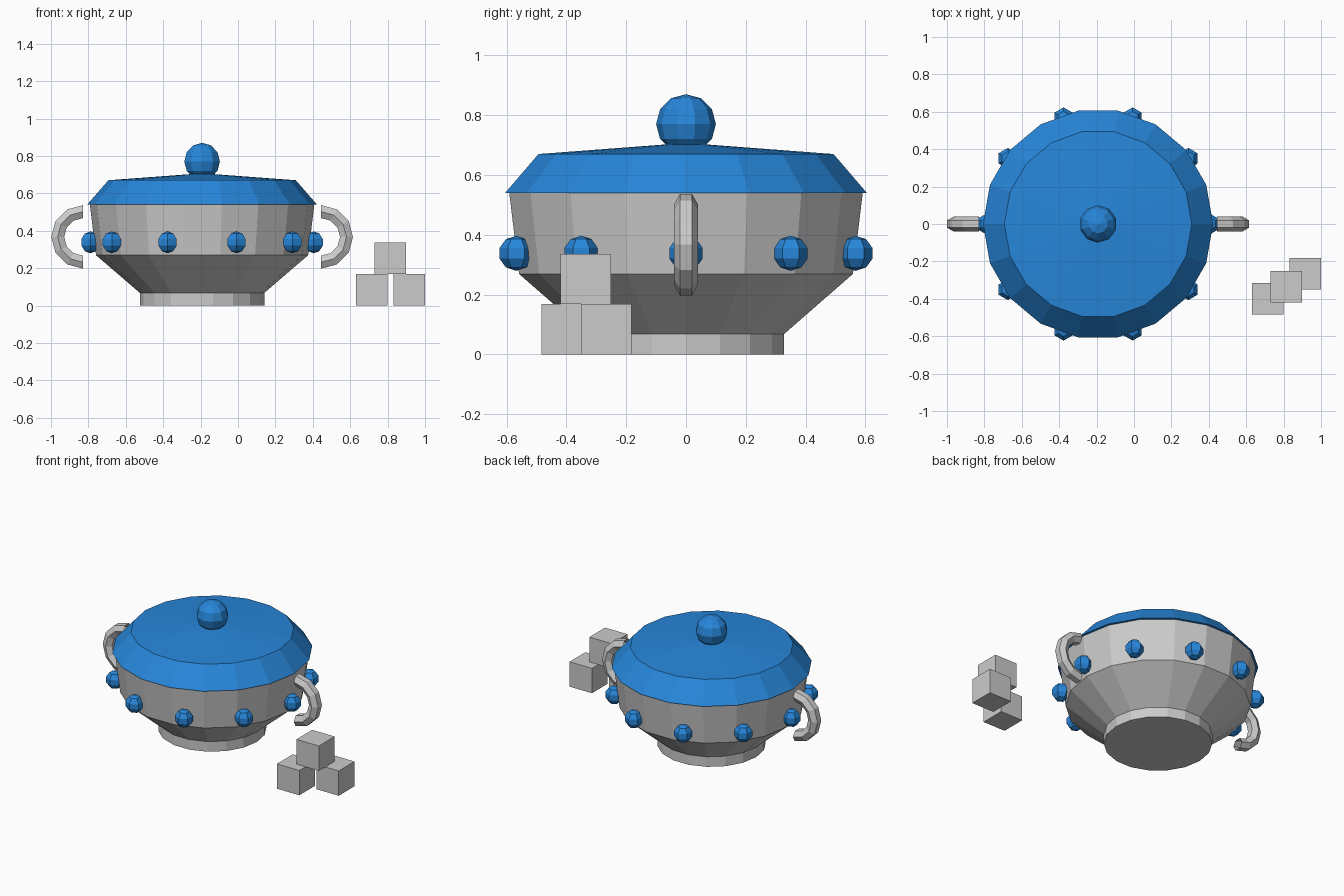
import bpy, bmesh
from math import sin, cos, pi, radians
from mathutils import Matrix

if "Cube" in bpy.data.objects:
    bpy.data.objects.remove(bpy.data.objects["Cube"])

CX = -0.192  # bowl axis

blue = bpy.data.materials.new("blue")
blue.diffuse_color = (0.02, 0.24, 0.70, 1)
blue.use_nodes = True
blue.node_tree.nodes["Principled BSDF"].inputs["Base Color"].default_value = blue.diffuse_color


def finish(name, bm, loc=(0, 0, 0), mat=None):
    mesh = bpy.data.meshes.new(name)
    bm.to_mesh(mesh)
    bm.free()
    ob = bpy.data.objects.new(name, mesh)
    ob.location = loc
    if mat:
        mesh.materials.append(mat)
    bpy.context.collection.objects.link(ob)
    return ob


def lathe(name, profile, mat=None, n=18):
    """Closed turned solid from (radius, height) pairs, bottom to top."""
    bm = bmesh.new()
    rings = [[bm.verts.new((r * cos(2 * pi * i / n), r * sin(2 * pi * i / n), z))
              for i in range(n)] for r, z in profile]
    for a, b in zip(rings, rings[1:]):
        for i in range(n):
            j = (i + 1) % n
            bm.faces.new((a[i], a[j], b[j], b[i]))
    bm.faces.new(rings[0][::-1])
    bm.faces.new(rings[-1])
    return finish(name, bm, (CX, 0, 0), mat)


def ball(name, loc, r, seg, rings, mat):
    bm = bmesh.new()
    bmesh.ops.create_uvsphere(bm, u_segments=seg, v_segments=rings, radius=r)
    return finish(name, bm, loc, mat)


def handle(name, side):
    """Half ring with a six-sided section, open at both ends."""
    bm = bmesh.new()
    major, minor = 0.135, 0.04
    rings = []
    for k in range(7):
        a = radians(-90 + 30 * k)
        ring = []
        for s in range(6):
            t = radians(30 + 60 * s)
            d = major + minor * cos(t)
            ring.append(bm.verts.new((d * cos(a), minor * sin(t), d * sin(a))))
        rings.append(ring)
    for a, b in zip(rings, rings[1:]):
        for s in range(6):
            t = (s + 1) % 6
            bm.faces.new((a[s], b[s], b[t], a[t]))
    if side < 0:
        bmesh.ops.rotate(bm, verts=bm.verts, matrix=Matrix.Rotation(pi, 3, 'Z'))
    bmesh.ops.recalc_face_normals(bm, faces=bm.faces)
    return finish(name, bm, (CX + side * 0.637, 0, 0.367))


# Bowl, foot and lid
lathe("foot", [(0.333, 0), (0.333, 0.068)])
lathe("bowl", [(0.333, 0.068), (0.567, 0.269), (0.60, 0.539)])
lathe("lid", [(0.615, 0.539), (0.501, 0.67), (0.07, 0.702)], blue)
ball("lid_knob", (CX, 0, 0.77), 0.1, 10, 6, blue)

# Ring of studs
for i in range(10):
    a = 2 * pi * i / 10
    ball(f"stud_{i + 1}", (CX + 0.597 * cos(a), 0.597 * sin(a), 0.338),
         0.0585, 6, 5, blue)

# Handles
handle("right_handle", 1)
handle("left_handle", -1)

# Stacked sugar cubes
for i, loc in enumerate([(0.714, -0.4, 0.084), (0.916, -0.267, 0.084), (0.815, -0.335, 0.252)]):
    bm = bmesh.new()
    bmesh.ops.create_cube(bm, size=0.168)
    finish(f"sugar_cube_{i + 1}", bm, loc)
